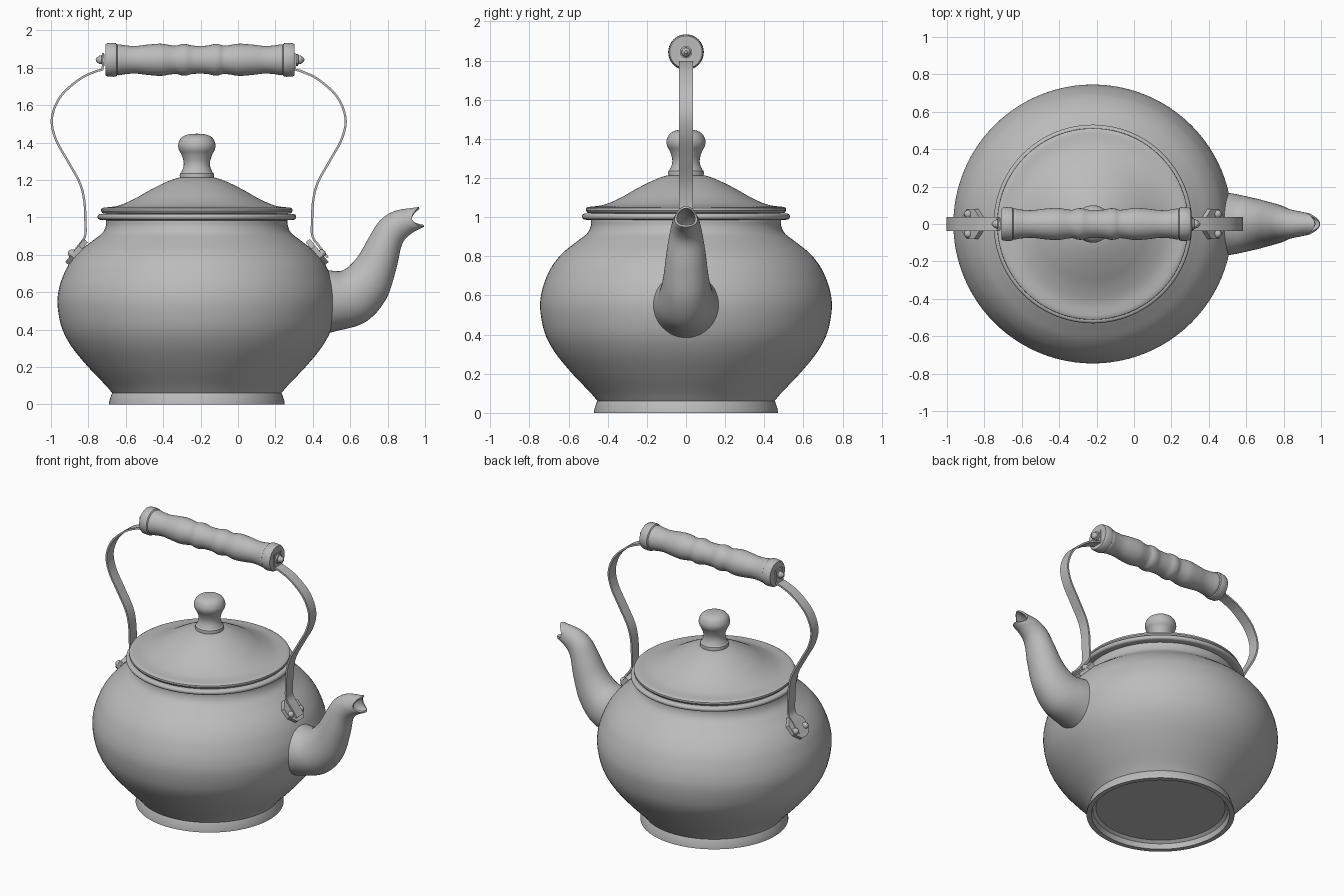
import bpy, bmesh
from math import sin, cos, pi, radians
from mathutils import Vector, Matrix

if "Cube" in bpy.data.objects:
    bpy.data.objects.remove(bpy.data.objects["Cube"])

BODY_X = -0.22      # vertical axis of the pot
GRIP_X = -0.203     # middle of the grip
STRAP_X = -0.21     # middle between the two straps
GRIP_Z = 1.843

grey = bpy.data.materials.new("plain grey")
grey.use_nodes = True
grey.diffuse_color = (0.5, 0.5, 0.5, 1)
grey.node_tree.nodes["Principled BSDF"].inputs["Base Color"].default_value = (0.5, 0.5, 0.5, 1)


def smooth(points, steps=6):
    """Catmull-Rom curve through points of any dimension."""
    pts = [Vector(p) for p in points]
    pts = [2 * pts[0] - pts[1]] + pts + [2 * pts[-1] - pts[-2]]
    out = []
    for a, b, c, d in zip(pts, pts[1:], pts[2:], pts[3:]):
        for i in range(steps):
            t = i / steps
            out.append(0.5 * (2 * b + (c - a) * t + (2 * a - 5 * b + 4 * c - d) * t * t
                              + (3 * b - a - 3 * c + d) * t ** 3))
    return out + [pts[-2]]


def loft(name, rings, caps=False, angle=35):
    """Skin a list of closed rings into one smooth-shaded object."""
    bm = bmesh.new()
    loops = [[bm.verts.new(p) for p in ring] for ring in rings]
    n = len(rings[0])
    for lo, hi in zip(loops, loops[1:]):
        for i in range(n):
            j = (i + 1) % n
            bm.faces.new((lo[i], lo[j], hi[j], hi[i]))
    if caps:
        bm.faces.new(loops[0])
        bm.faces.new(loops[-1])
    bmesh.ops.remove_doubles(bm, verts=bm.verts, dist=1e-5)
    bmesh.ops.recalc_face_normals(bm, faces=bm.faces)
    mesh = bpy.data.meshes.new(name)
    bm.to_mesh(mesh)
    bm.free()
    mesh.materials.append(grey)
    ob = bpy.data.objects.new(name, mesh)
    bpy.context.collection.objects.link(ob)
    bpy.ops.object.select_all(action='DESELECT')
    ob.select_set(True)
    bpy.context.view_layer.objects.active = ob
    bpy.ops.object.shade_smooth_by_angle(angle=radians(angle))
    return ob


def lathe(name, profile, matrix, sides=96, angle=35):
    """Turn (radius, height) points around the local z axis of matrix."""
    rings = [[matrix @ Vector((r * cos(2 * pi * i / sides), r * sin(2 * pi * i / sides), z))
              for i in range(sides)] for r, z in profile]
    return loft(name, rings, angle=angle)


upright = Matrix.Translation((BODY_X, 0, 0))

# Pot body with recessed foot and rolled rim
belly = smooth([(0.453, 0.062), (0.49, 0.105), (0.585, 0.205), (0.67, 0.31), (0.722, 0.41),
                (0.745, 0.53), (0.737, 0.62), (0.71, 0.7), (0.678, 0.76), (0.627, 0.82),
                (0.558, 0.875), (0.507, 0.915), (0.488, 0.95), (0.485, 0.985)])
foot = [(0, 0.05), (0.41, 0.05), (0.43, 0.035), (0.438, 0), (0.47, 0), (0.468, 0.02), (0.456, 0.055)]
rim = [(0.515 + 0.016 * sin(a), 1.003 - 0.016 * cos(a)) for a in [pi * k / 8 for k in range(9)]]
lathe("pot_body", foot + belly + rim + [(0.48, 1.02), (0, 1.02)], upright)

# Lid
lid_curve = smooth([(0.5, 1.052), (0.42, 1.063), (0.34, 1.096), (0.26, 1.141),
                    (0.18, 1.182), (0.1, 1.212), (0, 1.225)])
lathe("lid", [(0, 1.02), (0.5, 1.02), (0.506, 1.025), (0.512, 1.035), (0.511, 1.046)] + lid_curve, upright)

# Lid knob on a small collar
knob = smooth([(0.084, 1.24), (0.072, 1.27), (0.071, 1.3), (0.082, 1.335), (0.097, 1.365),
               (0.099, 1.393), (0.084, 1.425), (0.05, 1.443), (0, 1.448)])
lathe("lid_knob", [(0, 1.2), (0.088, 1.2), (0.092, 1.225), (0.09, 1.236)] + knob, upright, 48)

# Spout: upper edge x, z, lower edge x, z, half width
edges = smooth([(0.36, 0.74, 0.38, 0.36, 0.18), (0.505, 0.715, 0.515, 0.39, 0.166),
                (0.57, 0.722, 0.68, 0.44, 0.142), (0.64, 0.79, 0.79, 0.56, 0.118),
                (0.706, 0.904, 0.845, 0.72, 0.1), (0.76, 0.985, 0.877, 0.855, 0.082),
                (0.84, 1.035, 0.926, 0.913, 0.068), (0.967, 1.056, 0.995, 0.95, 0.058)])
outer, inner = [], []
for k, (ux, uz, lx, lz, w) in enumerate(edges):
    top, low = Vector((ux, 0, uz)), Vector((lx, 0, lz))
    mid, half = (top + low) / 2, (top - low) / 2
    forward = Vector((half.z, 0, -half.x)).normalized()
    scoop = 0.052 * max(0, 1 - (len(edges) - 1 - k) / 6)    # curved cut at the mouth
    for rings, wall in ((outer, 0), (inner, 0.011)):
        scale = 1 - wall / half.length
        rings.append([mid + scale * (half * cos(a) + Vector((0, w * sin(a), 0)))
                      - forward * scoop * sin(a) ** 2
                      for a in [2 * pi * i / 48 for i in range(48)]])
loft("spout", outer + inner[::-1])

# Turned grip, mirrored about its middle
half_grip = smooth([(0.074, 0), (0.076, 0.04), (0.084, 0.075), (0.083, 0.1), (0.076, 0.125),
                    (0.078, 0.155), (0.086, 0.21), (0.081, 0.28), (0.074, 0.34),
                    (0.076, 0.39), (0.083, 0.435)], 5)
half_grip += [Vector(p) for p in ((0.081, 0.442), (0.088, 0.447), (0.091, 0.46), (0.089, 0.495),
                                  (0.083, 0.506), (0, 0.506))]
lengthwise = Matrix.Translation((GRIP_X, 0, GRIP_Z)) @ Matrix.Rotation(pi / 2, 4, 'Y')
lathe("grip", [(r, -z) for r, z in half_grip[:0:-1]] + [(r, z) for r, z in half_grip], lengthwise, 48)

# Straps, end nuts, mounting plates and rivets on both sides
strap_path = [Vector((0.512, 1.88)), Vector((0.512, 1.81))] + smooth(
    [(0.516, 1.79), (0.555, 1.779), (0.64, 1.737), (0.74, 1.645), (0.785, 1.53), (0.765, 1.42),
     (0.702, 1.305), (0.637, 1.187), (0.612, 1.09), (0.606, 0.98), (0.608, 0.9), (0.645, 0.845), (0.69, 0.785)])
nut = [(0, 0), (0.032, 0), (0.032, 0.012), (0.024, 0.014), (0.022, 0.028), (0.008, 0.044), (0, 0.046)]
plate = [(0, -0.02), (0.086, -0.02), (0.086, 0.008), (0, 0.008)]
rivet = [(0.022 * cos(a), 0.022 * sin(a)) for a in [pi / 2 * k / 5 for k in range(6)]]

for side, label in ((1, "left"), (-1, "right")):
    rings = []
    for i, p in enumerate(strap_path):
        run = (strap_path[min(i + 1, len(strap_path) - 1)] - strap_path[max(i - 1, 0)]).normalized()
        off = Vector((-run.y, run.x)) * 0.006
        rings.append([Vector((STRAP_X + side * (p.x + s * off.x), y, p.y + s * off.y))
                      for s, y in ((1, 0.037), (1, -0.037), (-1, -0.037), (-1, 0.037))])
    loft(label + "_strap", rings, caps=True)

    outward = Matrix.Rotation(side * pi / 2, 4, 'Y')
    lathe(label + "_nut", nut, Matrix.Translation((GRIP_X + side * 0.512, 0, GRIP_Z)) @ outward, 12, 30)

    tilt = Matrix.Rotation(side * radians(51), 4, 'Y')
    mount = Matrix.Translation((BODY_X + side * 0.648, 0, 0.818)) @ tilt
    lathe(label + "_mounting_plate", plate, mount @ Matrix.Rotation(pi / 8, 4, 'Z'), 8, 30)
    for y in (-0.053, 0.053):
        lathe(label + "_rivet", rivet, mount @ Matrix.Translation((side * 0.02, y, 0.008)), 16, 60)
